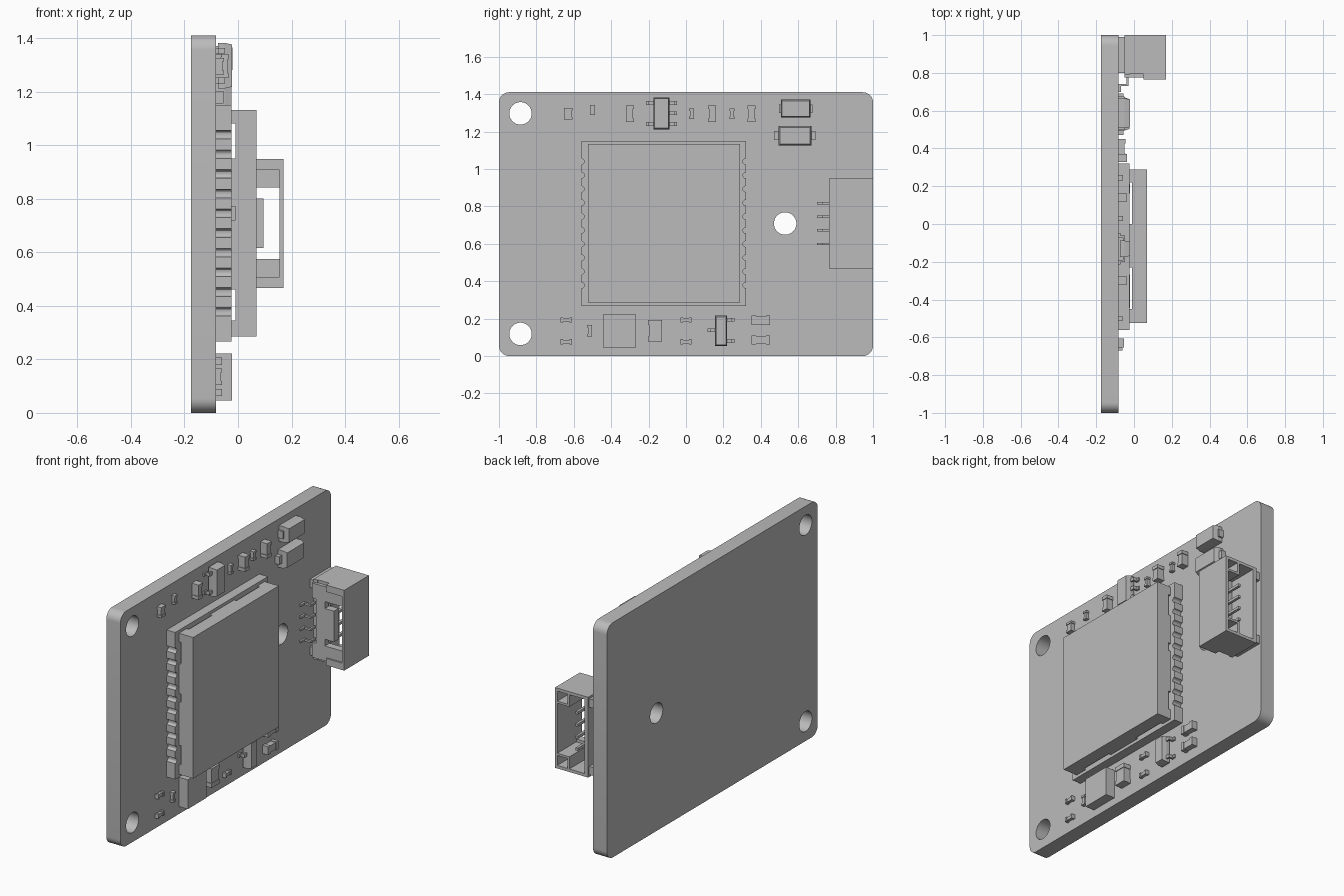
import bpy, bmesh, math
from mathutils import Matrix

if "Cube" in bpy.data.objects:
    bpy.data.objects.remove(bpy.data.objects["Cube"])

grey = bpy.data.materials.new("plain grey")
grey.diffuse_color = (0.5, 0.5, 0.5, 1)
grey.use_nodes = True
grey.node_tree.nodes["Principled BSDF"].inputs["Base Color"].default_value = grey.diffuse_color
FACE = -0.082  # x of the populated board face


def add(name, mesh):
    mesh.name = name
    mesh.materials.clear()
    mesh.materials.append(grey)
    ob = bpy.data.objects.new(name, mesh)
    bpy.context.collection.objects.link(ob)
    return ob


def boxes(name, items):
    """One object from boxes (x0, x1, y0, y1, z0, z1[, taper of the +x face])."""
    bm = bmesh.new()
    for x0, x1, y0, y1, z0, z1, *t in items:
        t = t[0] if t else 0
        lo = [bm.verts.new((x0, y, z)) for y, z in ((y0, z0), (y1, z0), (y1, z1), (y0, z1))]
        hi = [bm.verts.new((x1, y, z)) for y, z in
              ((y0 + t, z0 + t), (y1 - t, z0 + t), (y1 - t, z1 - t), (y0 + t, z1 - t))]
        bm.faces.new(lo[::-1])
        bm.faces.new(hi)
        for i in range(4):
            j = (i + 1) % 4
            bm.faces.new((lo[i], lo[j], hi[j], hi[i]))
    mesh = bpy.data.meshes.new(name)
    bm.to_mesh(mesh)
    bm.free()
    return add(name, mesh)


def arc(cy, cz, r, a0, a1, n):
    return [(cy + r * math.cos(math.radians(a0 + (a1 - a0) * i / n)),
             cz + r * math.sin(math.radians(a0 + (a1 - a0) * i / n))) for i in range(n + 1)]


def plate(name, loops, x0, x1):
    """Extrude y-z outlines along x; inner loops become holes."""
    cu = bpy.data.curves.new(name, 'CURVE')
    cu.dimensions, cu.fill_mode, cu.extrude = '2D', 'BOTH', (x1 - x0) / 2
    for pts in loops:
        sp = cu.splines.new('POLY')
        sp.points.add(len(pts) - 1)
        for p, (y, z) in zip(sp.points, pts):
            p.co = (y, z, 0, 1)
        sp.use_cyclic_u = True
    tmp = bpy.data.objects.new(name + "_outline", cu)
    bpy.context.collection.objects.link(tmp)
    bpy.context.view_layer.update()
    mesh = bpy.data.meshes.new_from_object(tmp.evaluated_get(bpy.context.evaluated_depsgraph_get()))
    bpy.data.objects.remove(tmp)
    mesh.transform(Matrix(((0, 0, 1, (x0 + x1) / 2), (1, 0, 0, 0), (0, 1, 0, 0), (0, 0, 0, 1))))
    bm = bmesh.new()
    bm.from_mesh(mesh)
    bmesh.ops.remove_doubles(bm, verts=bm.verts, dist=1e-5)
    bmesh.ops.recalc_face_normals(bm, faces=bm.faces)
    for f in bm.faces:
        f.smooth = True
    bm.to_mesh(mesh)
    bm.free()
    mesh.set_sharp_from_angle(angle=math.radians(30))
    return add(name, mesh)


# Circuit board with rounded corners and three mounting holes
R, H = 0.055, 1.41
outline = (arc(1 - R, R, R, -90, 0, 8) + arc(1 - R, H - R, R, 0, 90, 8)
           + arc(-1 + R, H - R, R, 90, 180, 8) + arc(-1 + R, R, R, 180, 270, 8))
holes = [arc(y, z, 0.06, 0, 352.5, 47) for y, z in ((-0.885, 1.297), (-0.885, 0.118), (0.53, 0.708))]
plate("circuit_board", [outline] + holes, -0.175, FACE)

# Radio module base with half-round notches along both upright edges
notch_z = [0.378 + 0.0735 * i for i in range(10)]
right = [p for z in notch_z for p in arc(0.32, z, 0.016, 270, 90, 6)]
left = [p for z in reversed(notch_z) for p in arc(-0.56, z, 0.016, 90, -90, 6)]
plate("module_base", [[(-0.56, 0.267), (0.32, 0.267)] + right + [(0.32, 1.15), (-0.56, 1.15)] + left],
      FACE, -0.025)

# Shield can standing on short wall segments
Y0, Y1, Z0, Z1, W = -0.525, 0.288, 0.285, 1.132, 0.012
feet = []
for a, b in ((Z0, 0.345), (0.46, 0.72), (0.77, 0.95), (1.08, Z1)):
    feet += [(-0.025, -0.01, Y0, Y0 + W, a, b), (-0.025, -0.01, Y1 - W, Y1, a, b)]
for a, b in ((Y0, -0.45), (-0.23, 0.0), (0.22, Y1)):
    feet += [(-0.025, -0.01, a, b, Z0, Z0 + W), (-0.025, -0.01, a, b, Z1 - W, Z1)]
boxes("shield_can", [(-0.01, 0.07, Y0, Y1, Z0, Z1)] + feet)


# Small chips: two end caps with a slightly slimmer body, along the longer side
def chip(name, y, z, w, h, top):
    a, b = w / 2, h / 2
    s, e = 0.004, max(w, h) / 2 * 0.55
    if w > h:
        parts = [(FACE, top, y - a, y - e, z - b, z + b), (FACE, top, y + e, y + a, z - b, z + b),
                 (FACE, top - s, y - e, y + e, z - b + s, z + b - s)]
    else:
        parts = [(FACE, top, y - a, y + a, z - b, z - e), (FACE, top, y - a, y + a, z + e, z + b),
                 (FACE, top - s, y - a + s, y + a - s, z - e, z + e)]
    boxes(name, parts)


for i, (y, z, w, h, top) in enumerate([
        (-0.63, 1.295, 0.045, 0.062, -0.053), (-0.5, 1.315, 0.027, 0.052, -0.06),
        (0.03, 1.295, 0.027, 0.055, -0.058), (0.245, 1.295, 0.027, 0.055, -0.058),
        (-0.64, 0.193, 0.06, 0.027, -0.06), (-0.64, 0.076, 0.06, 0.027, -0.06),
        (0, 0.193, 0.06, 0.027, -0.06), (0, 0.076, 0.06, 0.027, -0.06),
        (-0.515, 0.135, 0.027, 0.06, -0.06),
        (0.4, 0.19, 0.098, 0.05, -0.045), (0.4, 0.085, 0.098, 0.05, -0.045)]):
    chip(f"resistor_{i + 1}", y, z, w, h, top)
for i, y in enumerate((-0.3, 0.14, 0.35)):
    chip(f"capacitor_{i + 1}", y, 1.295, 0.043, 0.09, -0.036)
chip("large_capacitor", -0.165, 0.135, 0.075, 0.115, -0.033)


# Bent leads: foot, riser and arm; s is the outward direction along y
def lead(y, z, s, out=0.04, w=0.02):
    span = lambda a, b: (min(y + s * a, y + s * b), max(y + s * a, y + s * b))
    return [(FACE, FACE + 0.01, *span(out * 0.5, out), z - w / 2, z + w / 2),
            (FACE, -0.048, *span(out * 0.4, out * 0.65), z - w / 2, z + w / 2),
            (-0.058, -0.048, *span(-0.005, out * 0.65), z - w / 2, z + w / 2)]


# Six-pin chip and transistor
boxes("regulator", [(FACE + 0.008, -0.05, -0.175, -0.088, 1.212, 1.382),
                    (-0.05, -0.022, -0.175, -0.088, 1.212, 1.382, 0.006)])
boxes("regulator_leads", [b for y, z, s in ((-0.175, 1.24, -1), (-0.175, 1.352, -1), (-0.088, 1.24, 1),
                          (-0.088, 1.297, 1), (-0.088, 1.352, 1)) for b in lead(y, z, s)])
boxes("transistor", [(FACE + 0.008, -0.05, 0.155, 0.22, 0.053, 0.215),
                     (-0.05, -0.022, 0.155, 0.22, 0.053, 0.215, 0.006)])
boxes("transistor_leads", [b for y, z, s in ((0.155, 0.138, -1), (0.22, 0.08, 1), (0.22, 0.193, 1))
                           for b in lead(y, z, s)])

# Square sensor package
boxes("sensor", [(FACE, -0.022, -0.445, -0.267, 0.046, 0.222)])

# Diodes with flat end tabs
boxes("upper_diode", [(FACE, -0.05, 0.507, 0.665, 1.275, 1.37), (-0.05, -0.02, 0.507, 0.665, 1.275, 1.37, 0.006),
                      (FACE, -0.05, 0.497, 0.675, 1.3, 1.345)])
boxes("lower_diode", [(FACE, -0.05, 0.495, 0.67, 1.125, 1.23), (-0.05, -0.025, 0.495, 0.67, 1.125, 1.23, 0.008),
                      (FACE, -0.055, 0.47, 0.692, 1.155, 1.203)])

# Connector shell, open toward +y with a slot through its rear wall
CZ = 0.708
shell = [(0.155, 0.17, 0.765, 1, 0.467, 0.949),      # outer wall
         (-0.05, -0.025, 0.79, 1, 0.467, 0.949),     # wall near the board
         (-0.025, 0.035, 0.775, 0.82, 0.487, 0.929),  # rear wall below the slot
         (0.035, 0.095, 0.775, 0.82, 0.615, 0.8)]    # raised pin holder
for s in (1, -1):
    def zspan(a, b):
        return min(CZ + s * a, CZ + s * b), max(CZ + s * a, CZ + s * b)
    shell += [(-0.05, 0.155, 0.795, 1, *zspan(0.223, 0.241)),     # end wall
              (-0.05, 0.155, 0.775, 0.82, *zspan(0.133, 0.223)),  # rear wall beside the slot
              (0.05, 0.155, 0.765, 0.8, *zspan(0.2, 0.241)),      # corner ear
              (0.075, 0.155, 0.82, 1, *zspan(0.15, 0.163)),       # end cell divider
              (0.075, 0.088, 0.82, 1, *zspan(0.15, 0.223))]       # end cell floor
boxes("connector_shell", shell)
boxes("connector_mounting_tabs", [(FACE, -0.05, 0.8, 0.99, z - 0.025, z + 0.025) for z in (0.505, 0.911)])

# Connector pins: straight inside, bent down to the board behind
pins = []
for i in range(4):
    z = CZ + (i - 1.5) * 0.0727
    pins += [(0.04, 0.056, 0.8, 0.97, z - 0.008, z + 0.008),
             (-0.04, -0.028, 0.735, 0.78, z - 0.006, z + 0.006),
             (FACE, -0.028, 0.73, 0.742, z - 0.006, z + 0.006),
             (FACE, FACE + 0.012, 0.7, 0.742, z - 0.006, z + 0.006)]
boxes("connector_pins", pins)
